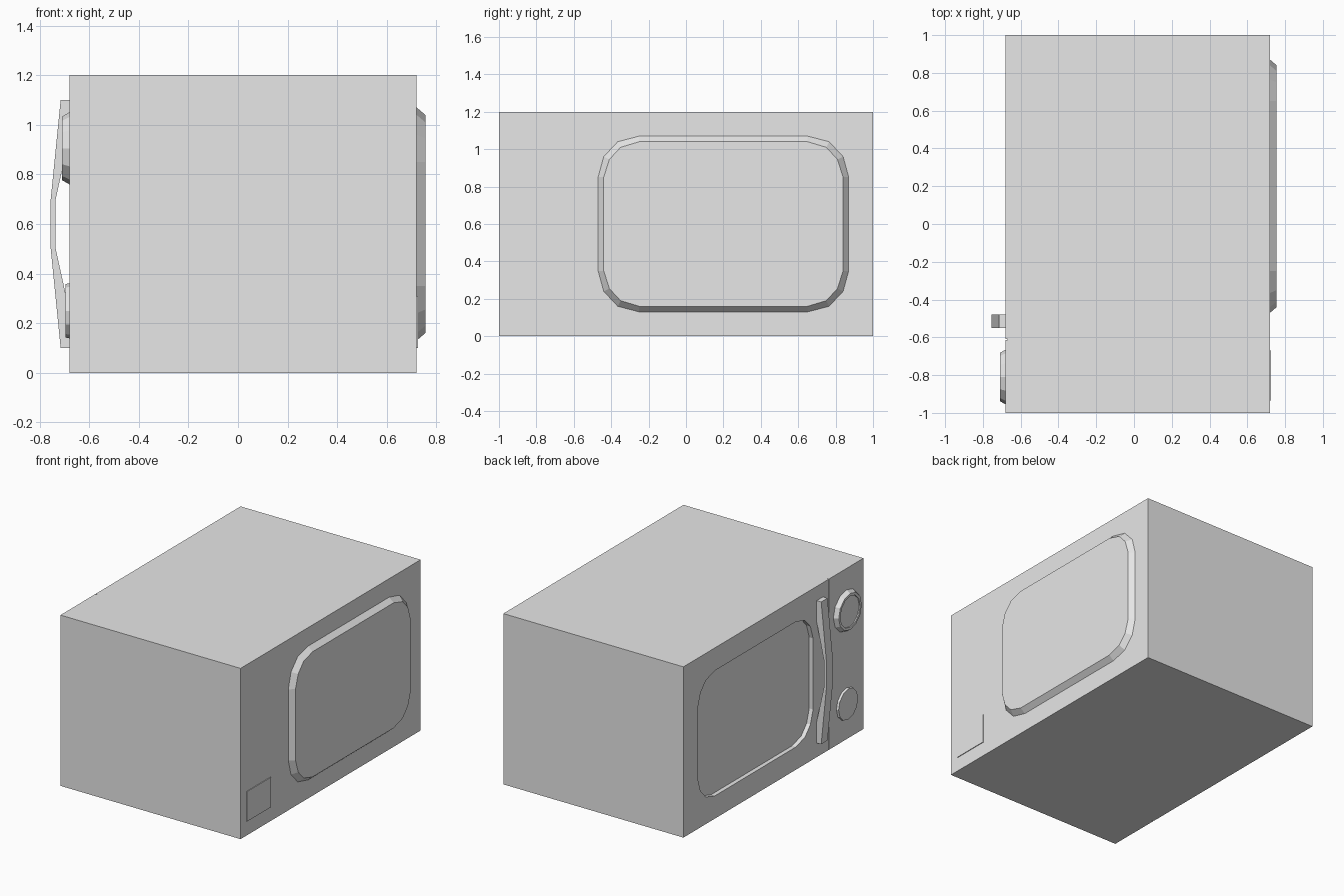
import bpy
import bmesh
from math import sin, cos, tau

cube = bpy.data.objects.get("Cube")
if cube:
    bpy.data.objects.remove(cube, do_unlink=True)

grey = bpy.data.materials.new("light_grey")
grey.use_nodes = True
grey.diffuse_color = (0.8, 0.8, 0.8, 1)
grey.node_tree.nodes["Principled BSDF"].inputs["Base Color"].default_value = (0.8, 0.8, 0.8, 1)


def loft(name, rings):
    """Closed solid through matching rings of points, capped at both ends."""
    bm = bmesh.new()
    loops = [[bm.verts.new(p) for p in ring] for ring in rings]
    for a, b in zip(loops, loops[1:]):
        for i in range(len(a)):
            j = (i + 1) % len(a)
            bm.faces.new((a[i], a[j], b[j], b[i]))
    bm.faces.new(loops[0])
    bm.faces.new(loops[-1])
    bmesh.ops.recalc_face_normals(bm, faces=bm.faces)
    mesh = bpy.data.meshes.new(name)
    bm.to_mesh(mesh)
    bm.free()
    mesh.materials.append(grey)
    obj = bpy.data.objects.new(name, mesh)
    bpy.context.collection.objects.link(obj)
    return obj


def box(name, x0, x1, y0, y1, z0, z1):
    ring = [(y0, z0), (y1, z0), (y1, z1), (y0, z1)]
    return loft(name, [[(x, y, z) for y, z in ring] for x in (x0, x1)])


def cut(target, cutter):
    mod = target.modifiers.new("cut", "BOOLEAN")
    mod.operation = "DIFFERENCE"
    mod.solver = "EXACT"
    mod.object = cutter
    bpy.context.view_layer.objects.active = target
    bpy.ops.object.modifier_apply(modifier=mod.name)
    bpy.data.objects.remove(cutter, do_unlink=True)


def window_ring(x, corner):
    """Rounded rectangle on a side face, mirrored from one corner."""
    back = corner[::-1]
    quads = [(1, 1, corner), (1, -1, back), (-1, -1, corner), (-1, 1, back)]
    return [(x, 0.2 + sy * y, 0.6 + sz * z) for sy, sz, pts in quads for y, z in pts]


def knob(name, z, profile):
    """Twelve-sided dial on the left side, profile of (x, radius)."""
    angles = [tau * i / 12 for i in range(12)]
    loft(name, [[(x, -0.81 + r * cos(a), z + r * sin(a)) for a in angles]
                for x, r in profile])


# Casing with the recessed door window and the door seam
outer = [(0.45, 0.47), (0.565, 0.44), (0.64, 0.36), (0.67, 0.25)]
inner = [(0.45, 0.44), (0.55, 0.41), (0.61, 0.345), (0.64, 0.25)]
casing = box("casing", -0.68, 0.72, -1, 1, 0, 1.2)
cut(casing, loft("window_cutter", [window_ring(x, inner) for x in (-0.75, -0.65)]))
cut(casing, box("seam_cutter", -0.75, -0.67, -0.615, -0.609, -0.1, 1.3))

# Raised panel and small plate on the opposite side
loft("raised_panel", [window_ring(0.715, outer), window_ring(0.72, outer),
                      window_ring(0.755, inner)])
box("small_plate", 0.715, 0.725, -0.935, -0.67, 0.1, 0.31)

# Bowed door handle
half = [(-0.68, 0.5), (-0.715, 0.5), (-0.755, 0.1)]
grip = [(-0.735, 0.1), (-0.68, 0.35)]
side = (half + [(x, -z) for x, z in half[::-1]]
        + [(x, -z) for x, z in grip[::-1]] + grip)
loft("door_handle", [[(x, y, 0.6 + z) for x, z in side] for y in (-0.55, -0.48)])

# Control dials, the upper one with a shallow dished face
knob("upper_knob", 0.905, [(-0.675, 0.145), (-0.68, 0.145), (-0.71, 0.128),
                           (-0.71, 0.11), (-0.702, 0.11)])
knob("lower_knob", 0.25, [(-0.675, 0.112), (-0.695, 0.108)])
